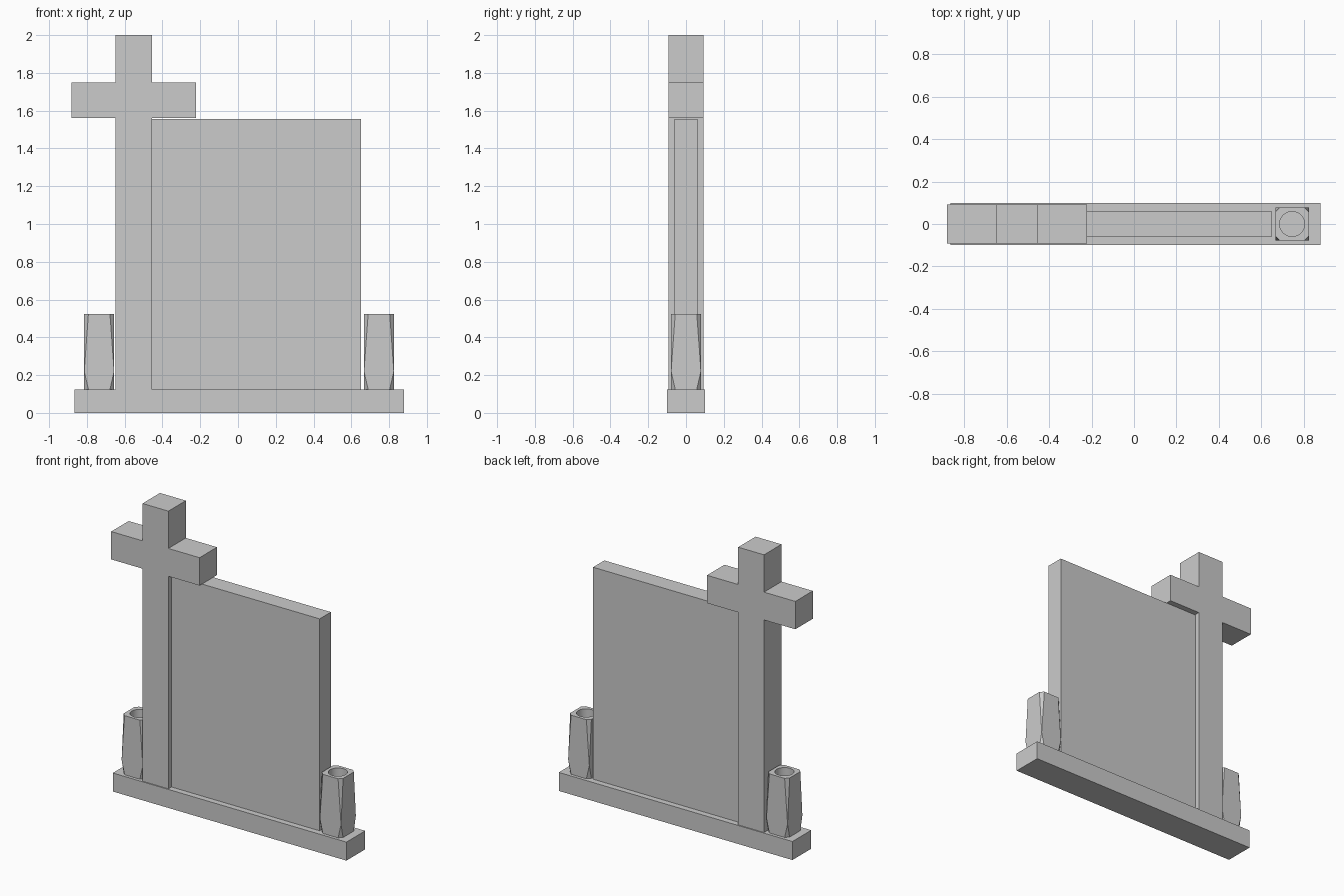
import bpy, bmesh, math
from mathutils import Matrix

if "Cube" in bpy.data.objects:
    bpy.data.objects.remove(bpy.data.objects["Cube"])


def finish(bm, name):
    bmesh.ops.recalc_face_normals(bm, faces=bm.faces)
    mesh = bpy.data.meshes.new(name)
    bm.to_mesh(mesh)
    bm.free()
    ob = bpy.data.objects.new(name, mesh)
    bpy.context.collection.objects.link(ob)
    return ob


def slab(name, profile, half_depth):
    """Extrude an x/z outline symmetrically about y = 0."""
    bm = bmesh.new()
    face = bm.faces.new([bm.verts.new((x, -half_depth, z)) for x, z in profile])
    ext = bmesh.ops.extrude_face_region(bm, geom=[face])
    verts = [g for g in ext["geom"] if isinstance(g, bmesh.types.BMVert)]
    bmesh.ops.translate(bm, verts=verts, vec=(0, 2 * half_depth, 0))
    return finish(bm, name)


def rect(x0, x1, z0, z1):
    return [(x0, z0), (x1, z0), (x1, z1), (x0, z1)]


BASE_TOP, VASE_TOP = 0.125, 0.524

# plinth, headstone and cross
slab("base", rect(-0.865, 0.88, 0, BASE_TOP), 0.1)
slab("headstone", rect(-0.455, 0.652, BASE_TOP, 1.556), 0.06)
slab("cross", [(-0.648, BASE_TOP), (-0.455, BASE_TOP), (-0.455, 1.56), (-0.222, 1.56),
               (-0.222, 1.748), (-0.455, 1.748), (-0.455, 2.0), (-0.648, 2.0),
               (-0.648, 1.748), (-0.882, 1.748), (-0.882, 1.56), (-0.648, 1.56)], 0.093)


def vase(name, cx):
    # square block whose corners taper to chamfers at the top and bottom
    r, c, mid_z = 0.079, 0.022, 0.22
    corners = [(-1, -1), (1, -1), (1, 1), (-1, 1)]
    bm = bmesh.new()

    def octagon(z):
        ring = []
        for i, (sx, sy) in enumerate(corners):
            pair = [(sx * r, sy * (r - c)), (sx * (r - c), sy * r)]
            if i % 2:
                pair.reverse()
            ring += [bm.verts.new((cx + x, y, z)) for x, y in pair]
        return ring

    low, top = octagon(BASE_TOP), octagon(VASE_TOP)
    mid = [bm.verts.new((cx + sx * r, sy * r, mid_z)) for sx, sy in corners]
    bm.faces.new(low)
    bm.faces.new(top)
    for i in range(4):
        j = (i + 1) % 4
        a, b, n = 2 * i, 2 * i + 1, 2 * j
        bm.faces.new((low[a], low[b], mid[i]))
        bm.faces.new((top[a], top[b], mid[i]))
        bm.faces.new((low[b], low[n], mid[j], top[n], top[b], mid[i]))
    ob = finish(bm, name)

    # round flower hole
    bm = bmesh.new()
    bmesh.ops.create_cone(bm, cap_ends=True, segments=32, radius1=0.059, radius2=0.059,
                          depth=0.12, matrix=Matrix.Translation((cx, 0, VASE_TOP)))
    for f in bm.faces:
        f.smooth = abs(f.normal.z) < 0.5
    cutter = finish(bm, name + "_hole_cutter")
    cutter.hide_render = True
    cutter.hide_viewport = True
    mod = ob.modifiers.new("hole", "BOOLEAN")
    mod.operation = "DIFFERENCE"
    mod.solver = "EXACT"
    mod.object = cutter


vase("vase_left", -0.735)
vase("vase_right", 0.746)
